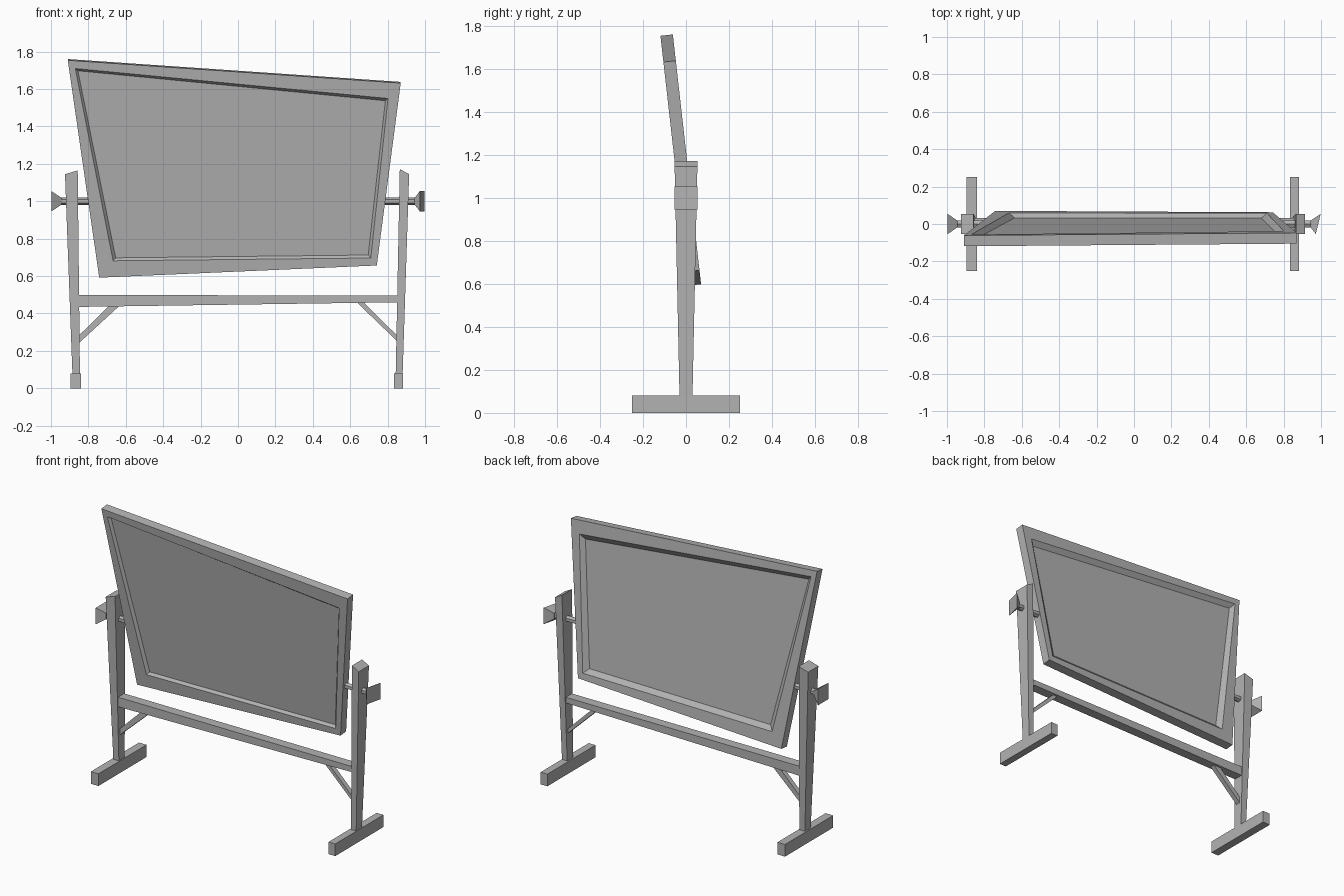
import bpy, bmesh
from mathutils import Vector

if "Cube" in bpy.data.objects:
    bpy.data.objects.remove(bpy.data.objects["Cube"])

grey = bpy.data.materials.new("plain grey")
grey.use_nodes = True
GREY = (0.45, 0.45, 0.45, 1)
grey.diffuse_color = GREY
grey.node_tree.nodes["Principled BSDF"].inputs["Base Color"].default_value = GREY


def loft(name, rings):
    """Skin a list of equal-length point rings and cap both ends."""
    bm = bmesh.new()
    loops = [[bm.verts.new(p) for p in ring] for ring in rings]
    n = len(loops[0])
    for a, b in zip(loops, loops[1:]):
        for i in range(n):
            j = (i + 1) % n
            bm.faces.new((a[i], a[j], b[j], b[i]))
    bm.faces.new(loops[0][::-1])
    bm.faces.new(loops[-1])
    bmesh.ops.recalc_face_normals(bm, faces=bm.faces)
    mesh = bpy.data.meshes.new(name)
    bm.to_mesh(mesh)
    bm.free()
    mesh.materials.append(grey)
    obj = bpy.data.objects.new(name, mesh)
    bpy.context.collection.objects.link(obj)
    return obj


def slab(name, outline, half_depth):
    """Extrude an x-z outline evenly to both sides of y = 0."""
    return loft(name, [[(x, y, z) for x, z in outline]
                       for y in (-half_depth, half_depth)])


# Tilted board: frame with bevelled recesses on both faces
LEAN, PIVOT = 0.113, 0.96
normal = Vector((0, 1, LEAN)).normalized()


def board_ring(corners, depth):
    return [Vector((x, -LEAN * (z - PIVOT), z)) + normal * depth for x, z in corners]


def inset(corners, d):
    signs = ((1, -1), (-1, -1), (-1, 1), (1, 1))
    return [(x + sx * d, z + sz * d) for (x, z), (sx, sz) in zip(corners, signs)]


outer = [(-0.91, 1.757), (0.87, 1.635), (0.742, 0.66), (-0.742, 0.595)]
opening = [(-0.87, 1.713), (0.802, 1.553), (0.71, 0.7), (-0.668, 0.685)]
loft("board", [
    board_ring(inset(opening, 0.014), -0.012),
    board_ring(opening, -0.029),
    board_ring(outer, -0.029),
    board_ring(outer, 0.029),
    board_ring(opening, 0.029),
    board_ring(inset(opening, 0.03), 0.005),
])


# Tapered posts with slanted tops
def post(name, bottom, top, heights):
    rings = []
    for (x0, x1), (z0, z1), d in ((bottom, (0.07, 0.07), 0.03), (top, heights, 0.053)):
        rings.append([(x0, -d, z0), (x1, -d, z1), (x1, d, z1), (x0, d, z0)])
    loft(name, rings)


post("right_post", (-0.885, -0.845), (-0.925, -0.857), (1.145, 1.165))
post("left_post", (0.843, 0.88), (0.865, 0.915), (1.172, 1.145))

# Feet
for name, x0, x1 in (("right_foot", -0.895, -0.84), ("left_foot", 0.833, 0.882)):
    slab(name, [(x0, 0), (x1, 0), (x1, 0.08), (x0, 0.08)], 0.25)

# Crossbar and diagonal braces
slab("crossbar", [(-0.87, 0.435), (0.86, 0.46), (0.86, 0.497), (-0.87, 0.498)], 0.032)
slab("right_brace", [(-0.858, 0.235), (-0.635, 0.44), (-0.69, 0.44), (-0.858, 0.275)], 0.016)
slab("left_brace", [(0.853, 0.25), (0.635, 0.46), (0.67, 0.46), (0.853, 0.28)], 0.016)


# Pivot rods and flared square knobs
def square(x, half, skew=0):
    return [(x + skew * y, y * half, 1 + z * half)
            for y, z in ((-1, -1), (1, -1), (1, 1), (-1, 1))]


for side, s, skew, reach in (("right", -1, 0, 0.997), ("left", 1, 0.013, 0.985)):
    slab_ring = [(0, 0.02), (0.018, 0.01), (0.018, -0.01),
                 (0, -0.02), (-0.018, -0.01), (-0.018, 0.01)]
    loft(side + "_pivot_rod", [[(s * x, y, 1 + z) for y, z in slab_ring]
                               for x in (0.77, 0.955)])
    loft(side + "_knob", [square(s * 0.945, 0.019), square(s * reach, 0.054, skew)])
